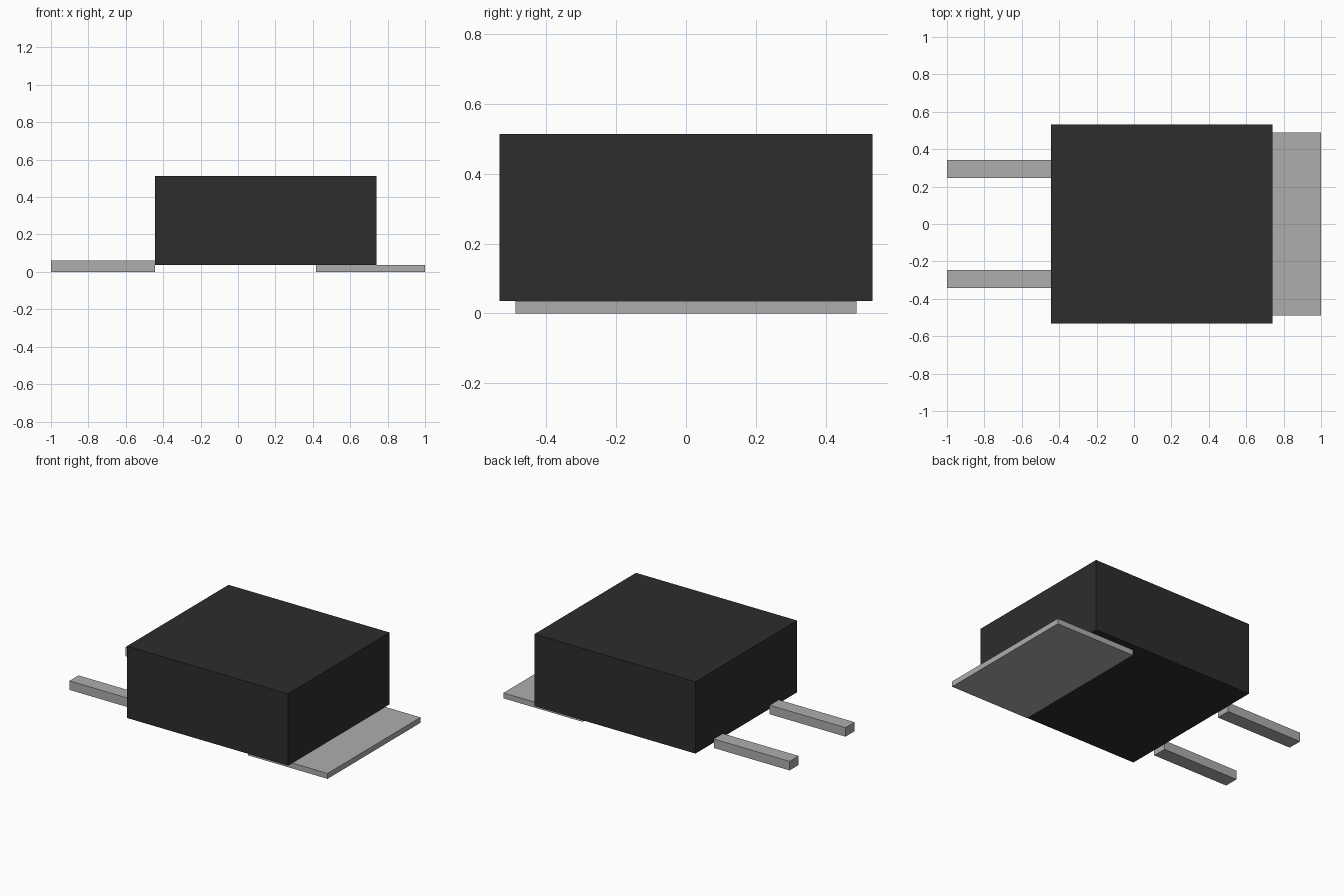
import bpy

default = bpy.data.objects.get("Cube")
if default:
    bpy.data.objects.remove(default, do_unlink=True)


def make_material(name, colour):
    mat = bpy.data.materials.new(name)
    mat.use_nodes = True
    mat.diffuse_color = colour
    mat.node_tree.nodes["Principled BSDF"].inputs["Base Color"].default_value = colour
    return mat


def box(name, x, y, z, mat):
    """Flat-sided box from (low, high) limits on each axis."""
    centre = [(a + b) / 2 for a, b in (x, y, z)]
    bpy.ops.mesh.primitive_cube_add(size=1, location=centre)
    obj = bpy.context.object
    obj.name = name
    obj.scale = [b - a for a, b in (x, y, z)]
    bpy.ops.object.transform_apply(location=False, rotation=False, scale=True)
    obj.data.materials.append(mat)
    return obj


black = make_material("black_plastic", (0.026, 0.026, 0.028, 1))
metal = make_material("grey_metal", (0.42, 0.42, 0.42, 1))

BODY_LEFT, BODY_BASE = -0.443, 0.036

# Moulded body
box("body", (BODY_LEFT, 0.741), (-0.533, 0.533), (BODY_BASE, 0.513), black)

# Wide mounting tab, flush under the body
box("mounting_tab", (0.417, 1), (-0.488, 0.488), (0, BODY_BASE), metal)

# Pair of straight leads
for side, name in ((-1, "front_lead"), (1, "back_lead")):
    y = sorted((side * 0.246, side * 0.341))
    box(name, (-1, BODY_LEFT), y, (0, 0.06), metal)
